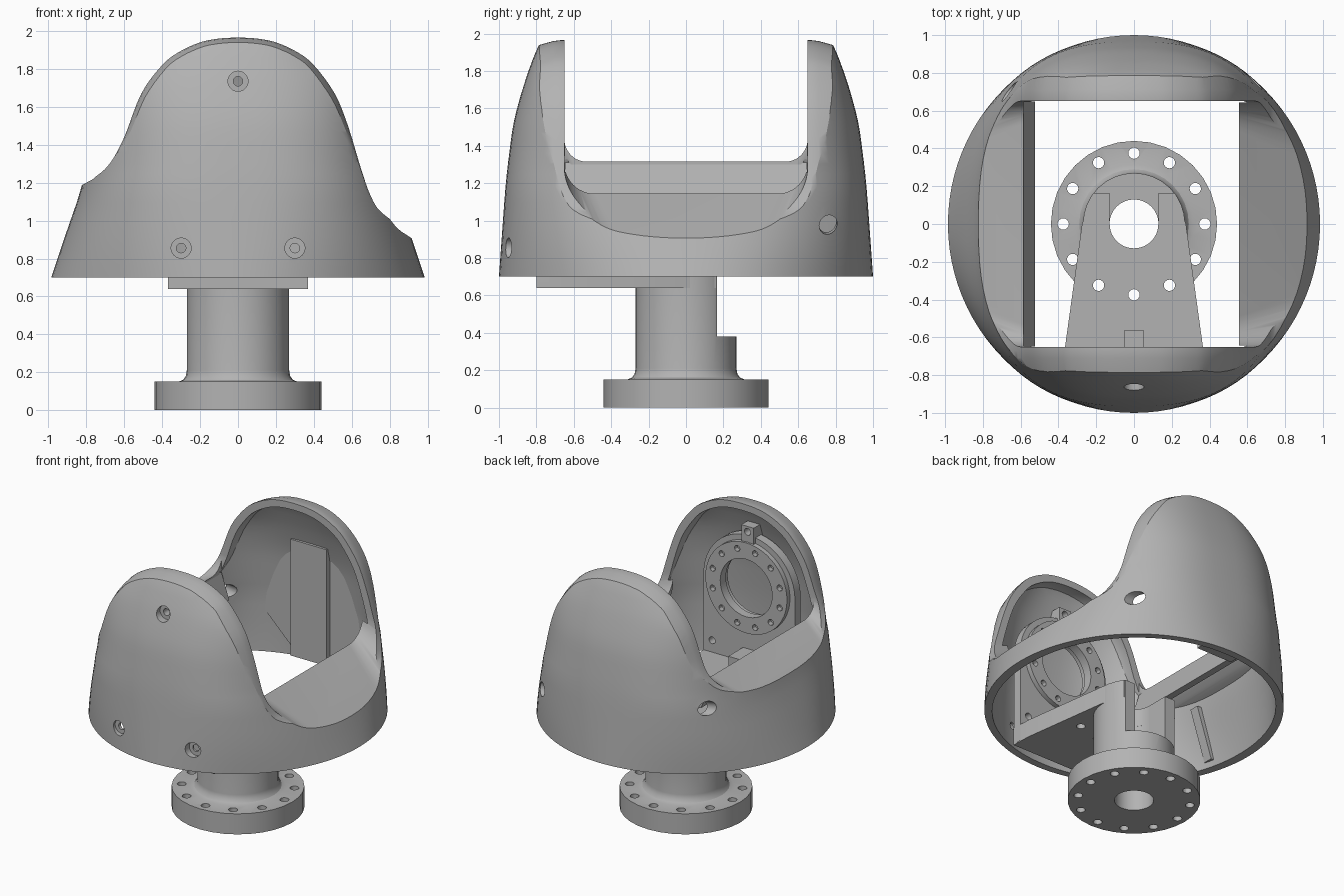
import bpy, bmesh, math
from mathutils import Vector

if "Cube" in bpy.data.objects:
    bpy.data.objects.remove(bpy.data.objects["Cube"])

grey = bpy.data.materials.new("neutral_grey")
grey.use_nodes = True
colour = (0.45, 0.45, 0.45, 1)
grey.diffuse_color = colour
grey.node_tree.nodes["Principled BSDF"].inputs["Base Color"].default_value = colour


def loft(name, rings, closed=False):
    """Skin a list of point rings; cap the ends unless the rings form a loop."""
    bm = bmesh.new()
    rows = [[bm.verts.new(p) for p in ring] for ring in rings]
    n = len(rows[0])
    for a, b in zip(rows, rows[1:] + rows[:1] if closed else rows[1:]):
        for i in range(n):
            j = (i + 1) % n
            bm.faces.new((a[i], a[j], b[j], b[i]))
    if not closed:
        bm.faces.new(rows[0])
        bm.faces.new(rows[-1])
    bmesh.ops.recalc_face_normals(bm, faces=bm.faces)
    mesh = bpy.data.meshes.new(name)
    bm.to_mesh(mesh)
    bm.free()
    mesh.materials.append(grey)
    obj = bpy.data.objects.new(name, mesh)
    bpy.context.collection.objects.link(obj)
    return obj


def prism(name, pts, axis, a, b):
    """Extrude a profile along y (points are x, z) or z (points are x, y)."""
    place = (lambda p, t: (p[0], t, p[1])) if axis == "y" else (lambda p, t: (p[0], p[1], t))
    return loft(name, [[place(p, t) for p in pts] for t in (a, b)])


def box(name, lo, hi):
    pts = [(lo[0], lo[1]), (hi[0], lo[1]), (hi[0], hi[1]), (lo[0], hi[1])]
    return prism(name, pts, "z", lo[2], hi[2])


def rod(name, start, end, radius, sides=24):
    start, end = Vector(start), Vector(end)
    turn = (end - start).to_track_quat("Z", "Y")
    circle = [turn @ Vector((radius * math.cos(t), radius * math.sin(t), 0))
              for t in (math.tau * i / sides for i in range(sides))]
    return loft(name, [[c + p for c in circle] for p in (start, end)])


def refine(points, steps=4):
    """Pass a smooth curve through the points."""
    pts = [Vector(p) for p in points]
    pts = [pts[0] * 2 - pts[1]] + pts + [pts[-1] * 2 - pts[-2]]
    out = []
    for a, b, c, d in zip(pts, pts[1:], pts[2:], pts[3:]):
        for t in (i / steps for i in range(steps)):
            out.append(b + (c - a) * t / 2 + (a - b * 2.5 + c * 2 - d / 2) * t ** 2
                       + (b * 1.5 - a / 2 - c * 1.5 + d / 2) * t ** 3)
    return out + [pts[-2]]


def combine(obj, others, operation):
    """Apply a boolean with each helper, then discard the helper."""
    for other in others:
        mod = obj.modifiers.new("cut", "BOOLEAN")
        mod.operation, mod.solver, mod.object = operation, "EXACT", other
        bpy.context.view_layer.update()
        result = bpy.data.meshes.new_from_object(
            obj.evaluated_get(bpy.context.evaluated_depsgraph_get()))
        obj.modifiers.clear()
        obj.data = result
        bpy.data.objects.remove(other)
    return obj


# Height, half width and half depth of the domed housing
LEVELS = refine([(0.7, 0.985, 1.0), (0.91, 0.915, 0.985), (1.18, 0.825, 0.965), (1.36, 0.8, 0.945),
                 (1.53, 0.79, 0.92), (1.7, 0.78, 0.875), (1.82, 0.72, 0.835), (1.94, 0.62, 0.785),
                 (2.02, 0.5, 0.72)], 3)
# Front outline of the two ears and the shoulders beside them
HUMP = [(-1.2, 1.05), (-0.84, 1.19), (-0.74, 1.24), (-0.67, 1.31), (-0.6, 1.44), (-0.51, 1.67)]
CROWN = [(-0.4, 1.82), (-0.31, 1.89), (-0.2, 1.94), (-0.1, 1.96), (0, 1.965)]
RIGHT = [(0.51, 1.67), (0.58, 1.5), (0.65, 1.27), (0.7, 1.13), (0.76, 1.04), (0.92, 0.93), (1.2, 0.74)]
OUTLINE = refine(HUMP + CROWN + [(-x, z) for x, z in CROWN[-2::-1]] + RIGHT)


def dome(name, inset):
    rings = []
    for z, hx, hy in LEVELS:
        power = 2 / (2 + 0.6 * min(1, (z - 0.7) / 0.48))
        ring = []
        for i in range(96):
            c, s = math.cos(math.tau * i / 96), math.sin(math.tau * i / 96)
            ring.append((math.copysign(abs(c) ** power, c) * (hx - inset),
                         math.copysign(abs(s) ** power, s) * (hy - inset), z - inset))
        rings.append(ring)
    body = loft(name, rings)
    # The ears narrow slightly towards their outer faces
    sections = []
    for y, shrink in ((-1.3, 0.05), (-0.8, 0.03), (-0.71, 0.005), (-0.67, 0),
                      (0.67, 0), (0.71, 0.005), (0.8, 0.03), (1.3, 0.05)):
        edge = [(x * (1 - 1.4 * (inset + shrink)), y, z - inset - shrink) for x, z in OUTLINE]
        sections.append(edge + [(1.2, y, 0.5), (-1.2, y, 0.5)])
    return combine(body, [loft("outline", sections)], "INTERSECT")


def channel(drop, half):
    """Rounded trough across the housing, with a sloping floor either side."""
    rings = []
    for x, floor, r in ((-1.2, 0.985, 0.36), (-0.585, 1.315, 0.12), (0.5, 1.18, 0.14), (1.2, 0.72, 0.42)):
        side = [(half - r + r * math.sin(t), floor - drop + r - r * math.cos(t))
                for t in (math.pi / 2 * i / 12 for i in range(13))] + [(half, 2.4)]
        rings.append([(x, y, z) for y, z in side] + [(x, -y, z) for y, z in side[::-1]])
    return loft("channel", rings)


# Housing: hollow dome with a trough, a rectangular opening and screw holes
housing = combine(dome("housing", 0), [channel(0, 0.65)], "DIFFERENCE")
cavity = combine(dome("cavity", 0.05), [channel(0.06, 0.644)], "DIFFERENCE")
cuts = [cavity, box("opening", (-0.585, -0.647, 0.5), (0.555, 0.647, 1.6))]
SCREWS = [(0, 1.735, 0.85), (-0.3, 0.855, 0.94), (0.3, 0.855, 0.94)]
for x, z, y in SCREWS:
    cuts.append(rod("recess", (x, -1.2, z), (x, -y + 0.025, z), 0.053))
    cuts.append(rod("bore", (x, -1.2, z), (x, -0.7, z), 0.025))
# One inclined bore passes through both rear flanks
cuts.append(rod("side_bore", (1.06, 0.78, 0.918), (-1.3, 0.67, 1.25), 0.05))
combine(housing, cuts, "DIFFERENCE")

# Steep lip hanging from the higher shoulder, and a small guide rib below it
prism("shoulder_lip", [(-0.588, 1.31), (-0.525, 1.12), (-0.575, 1.12), (-0.635, 1.265)], "y", -0.648, 0.648)
prism("guide_rib", [(-0.92, 0.74), (-0.86, 0.74), (-0.74, 1.1), (-0.81, 1.1)], "y", -0.3, -0.23)

# Liner panel and tapering rib inside the rear ear
panel = prism("rear_panel", [(-0.45, 1.07), (-0.13, 0.76), (0.15, 0.76), (0.45, 1.07),
                             (0.42, 1.55), (0.28, 1.72), (-0.28, 1.72), (-0.42, 1.55)], "y", 0.86, 1.1)
rib = box("rear_rib", (-0.15, 0.82, 0.75), (0.14, 1.1, 1.6))
for part in (panel, rib):
    combine(part, [dome("limit", 0.03)], "INTERSECT")

# Pedestal: flange and column turned as one piece
SHELF_TOP = 0.77
profile = [(0.13, 0), (0.44, 0), (0.44, 0.15), (0.315, 0.15), (0.29, 0.16),
           (0.275, 0.18), (0.27, 0.21), (0.27, SHELF_TOP), (0.13, SHELF_TOP)]
turned = [[(r * math.cos(t), r * math.sin(t), z) for r, z in profile]
          for t in (math.tau * i / 32 for i in range(32))]
pedestal = loft("pedestal", turned, closed=True)
bolt_ring = [(0.375 * math.cos(math.pi * i / 6), 0.375 * math.sin(math.pi * i / 6)) for i in range(12)]
combine(pedestal, [box("back_flat", (-0.5, 0.165, 0.38), (0.5, 0.5, 1)),
                   box("slot", (-0.13, 0, 0.38), (0.13, 0.5, 1))]
        + [rod("bolt_hole", (x, y, -0.1), (x, y, 0.3), 0.03, 16) for x, y in bolt_ring], "DIFFERENCE")

# Bracket shelf running from the column to the front ear, with a small stop block
edge = [(0.37, -0.8), (0.365, -0.65), (0.275, 0), (0.22, 0.16)]
shelf = prism("bracket_shelf", edge + [(-x, y) for x, y in edge[::-1]], "z", 0.64, SHELF_TOP - 0.002)
combine(shelf, [rod("bore", (0, 0, 0.5), (0, 0, 1), 0.129, 32),
                box("slot", (-0.13, 0, 0.5), (0.13, 0.5, 1))]
        + [rod("bolt_hole", (x, y, 0.5), (x, y, 1), 0.03, 16) for x, y in bolt_ring if y < -0.3], "DIFFERENCE")
box("stop_block", (-0.05, -0.74, 0.75), (0.05, -0.56, 0.87))

# Upright arm with an arched top, carrying the bearing ring
CENTRE = 1.33
arch = [(0.37 * math.cos(math.pi * i / 24), CENTRE + 0.37 * math.sin(math.pi * i / 24)) for i in range(25)]
arm = prism("bracket_arm", arch + [(-0.37, 0.645), (0.37, 0.645)], "y", -0.795, -0.73)
combine(arm, [rod("bore", (0, -1, CENTRE), (0, -0.5, CENTRE), 0.22, 48)]
        + [rod("screw_bore", (x, -1, z), (x, -0.5, z), 0.025) for x, z, y in SCREWS[1:]], "DIFFERENCE")

ring = rod("bearing_ring", (0, -0.76, CENTRE), (0, -0.695, CENTRE), 0.33, 48)
holes = [rod("ring_bore", (0, -1, CENTRE), (0, -0.5, CENTRE), 0.21, 48)]
for i in range(12):
    t = math.tau * (i + 0.5) / 12
    x, z = 0.28 * math.cos(t), CENTRE + 0.28 * math.sin(t)
    holes.append(rod("ring_hole", (x, -0.73, z), (x, -0.6, z), 0.022, 12))
combine(ring, holes, "DIFFERENCE")

# Tab drilled to match the upper recess
tab = box("top_tab", (-0.05, -0.81, 1.65), (0.05, -0.71, 1.775))
combine(tab, [rod("bore", (0, -1, 1.735), (0, -0.5, 1.735), 0.025)], "DIFFERENCE")

# Smooth curved faces, keep edges crisp
for obj in bpy.context.collection.objects:
    if obj.type == "MESH" and obj.data.materials and obj.data.materials[0] == grey:
        bpy.ops.object.select_all(action="DESELECT")
        obj.select_set(True)
        bpy.context.view_layer.objects.active = obj
        bpy.ops.object.shade_smooth_by_angle(angle=math.radians(30))
